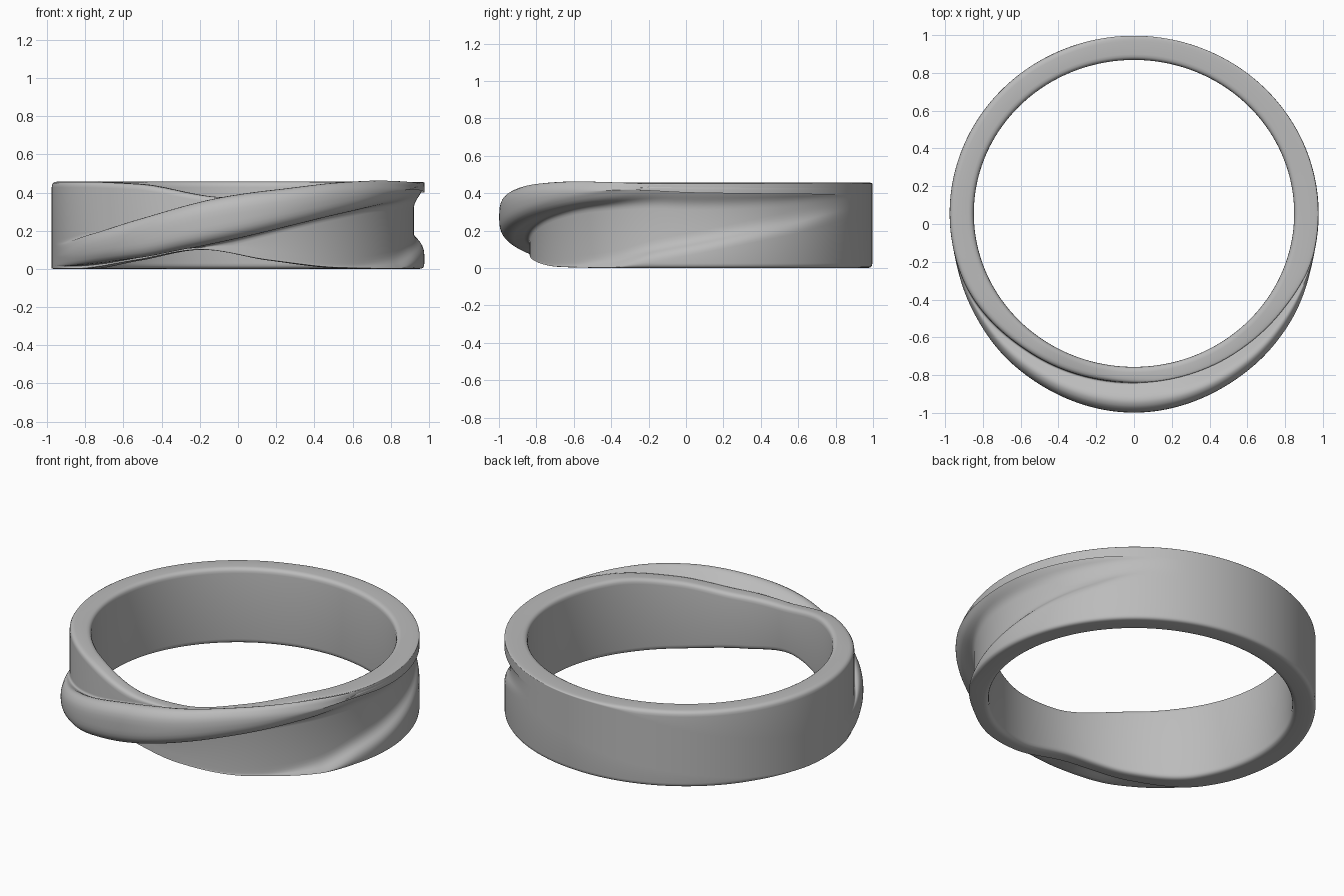
import bpy
import bmesh
import math
from math import sin, cos, radians
from mathutils import Vector

cube = bpy.data.objects.get("Cube")
if cube:
    bpy.data.objects.remove(cube, do_unlink=True)

# Ring proportions
INNER_X, INNER_Y, CENTRE_Y = 0.848, 0.8125, 0.056
STEPS, ARC = 240, 4
FULL = 0.128  # thickness of the plain band

# Each section dimension, keyed by degrees around the ring (0 = front, 90 = +x)
top = [(-60, .457), (-35, .445), (-5, .375), (12, .37), (35, .415), (60, .455), (180, .457)]
bottom = [(-60, 0), (-35, .045), (-12, .1), (10, .045), (35, .005), (60, 0), (180, 0)]
upper_thick = [(-70, FULL), (-35, .095), (0, .083), (35, .088), (55, .1), (78, FULL), (180, FULL)]
groove_thick = [(-75, FULL), (-55, .105), (-30, .085), (0, .08), (50, .08), (90, .073),
                (120, .09), (155, FULL), (200, FULL)]
lip_thick = [(-75, FULL), (-30, .085), (0, .08), (40, .085), (68, FULL), (180, FULL)]
lip_height = [(-60, .01), (40, .02), (60, .05), (75, .11), (90, .155), (120, .25), (150, .33), (200, .2)]
ridge_thick = [(-80, FULL), (-60, .155), (-37, .2), (0, .242), (37, .2), (55, .17), (80, .13), (180, FULL)]
ridge_top = [(-75, .12), (-50, .19), (-31, .27), (-4, .39), (12, .43), (31, .465), (45, .473),
             (65, .462), (90, .44), (180, .42), (230, .25)]
ridge_bottom = [(-70, .015), (-31, .055), (-15, .105), (0, .16), (18, .235), (31, .285), (55, .355),
                (80, .4), (140, .4), (180, .36), (230, .15)]
groove_drop = [(-60, 0), (0, 0), (40, .01), (90, .06), (140, .03), (180, .01)]


def sample(keys, angle):
    """Smooth periodic interpolation through the keys."""
    n = len(keys)

    def key(i):
        turn, j = divmod(i, n)
        return keys[j][0] + 360 * turn, keys[j][1]

    if angle < keys[0][0]:
        angle += 360
    i = max(k for k in range(n) if keys[k][0] <= angle)
    (a0, v0), (a1, v1), (a2, v2), (a3, v3) = (key(i + k) for k in (-1, 0, 1, 2))
    span = a2 - a1
    s0, s1, s2 = (v1 - v0) / (a1 - a0), (v2 - v1) / span, (v3 - v2) / (a3 - a2)

    def slope(p, q):
        return 2 * p * q / (p + q) if p * q > 0 else 0

    m1, m2 = slope(s0, s1) * span, slope(s1, s2) * span
    u = (angle - a1) / span
    return (v1 + u * m1 + u * u * (3 * (v2 - v1) - 2 * m1 - m2)
            + u ** 3 * (2 * (v1 - v2) + m1 + m2))


def section(angle):
    """Corners of the cross-section as (thickness, height, rounding)."""
    zt, zb, tu, tg, tl, z2, tr, zu, zl, drop = (sample(k, angle) for k in (
        top, bottom, upper_thick, groove_thick, lip_thick, lip_height,
        ridge_thick, ridge_top, ridge_bottom, groove_drop))
    crease = min(zt - .01, zu + .02 - .5 * (tr - tu))
    groove = max(zl - drop, zb + .012)
    shelf = max(min(z2, groove - .004), zb + .008)
    lip = max(shelf - .05, zb + .004)
    return [(0, zb, .03), (0, zt, .03), (tu, zt, .03), (tu, crease, .02),
            (tu + .6 * (tr - tu), zu, .05), (tr, zu - .05, .06),
            (tr, zl + .045, .05), (tr - .3 * (tr - tg), zl, .03),
            (tg, groove, .03), (tg, shelf, .04), (tl, lip, .03), (tl, zb, .025)]


def rounded(corners):
    """Replace every corner by a short arc."""
    pts = [Vector(c[:2]) for c in corners]
    out = []
    for i, p in enumerate(pts):
        ends = []
        for q in (pts[i - 1], pts[(i + 1) % len(pts)]):
            d = q - p
            length = max(d.length, 1e-6)
            ends.append(p + d * min(corners[i][2], .45 * length) / length)
        for k in range(ARC + 1):
            u = k / ARC
            out.append(ends[0] * (1 - u) ** 2 + p * 2 * u * (1 - u) + ends[1] * u * u)
    return out


# Loft the section around the ring
bm = bmesh.new()
rings = []
for s in range(STEPS):
    angle = -90 + 360 * s / STEPS
    a = radians(angle)
    rings.append([bm.verts.new(((INNER_X + p.x) * sin(a),
                                CENTRE_Y - (INNER_Y + p.x) * cos(a), p.y))
                  for p in rounded(section(angle))])
for s in range(STEPS):
    r0, r1 = rings[s], rings[(s + 1) % STEPS]
    for i in range(len(r0)):
        j = (i + 1) % len(r0)
        bm.faces.new((r0[i], r1[i], r1[j], r0[j]))
bmesh.ops.remove_doubles(bm, verts=bm.verts, dist=1e-5)
bmesh.ops.recalc_face_normals(bm, faces=bm.faces)

mesh = bpy.data.meshes.new("wrapped_ring")
bm.to_mesh(mesh)
bm.free()
ring = bpy.data.objects.new("wrapped_ring", mesh)
bpy.context.collection.objects.link(ring)

# Single grey finish
grey = bpy.data.materials.new("plain_grey")
grey.use_nodes = True
colour = (.5, .5, .5, 1)
grey.diffuse_color = colour
grey.node_tree.nodes["Principled BSDF"].inputs["Base Color"].default_value = colour
mesh.materials.append(grey)

bpy.ops.object.select_all(action='DESELECT')
ring.select_set(True)
bpy.context.view_layer.objects.active = ring
bpy.ops.object.shade_smooth_by_angle(angle=radians(50))
